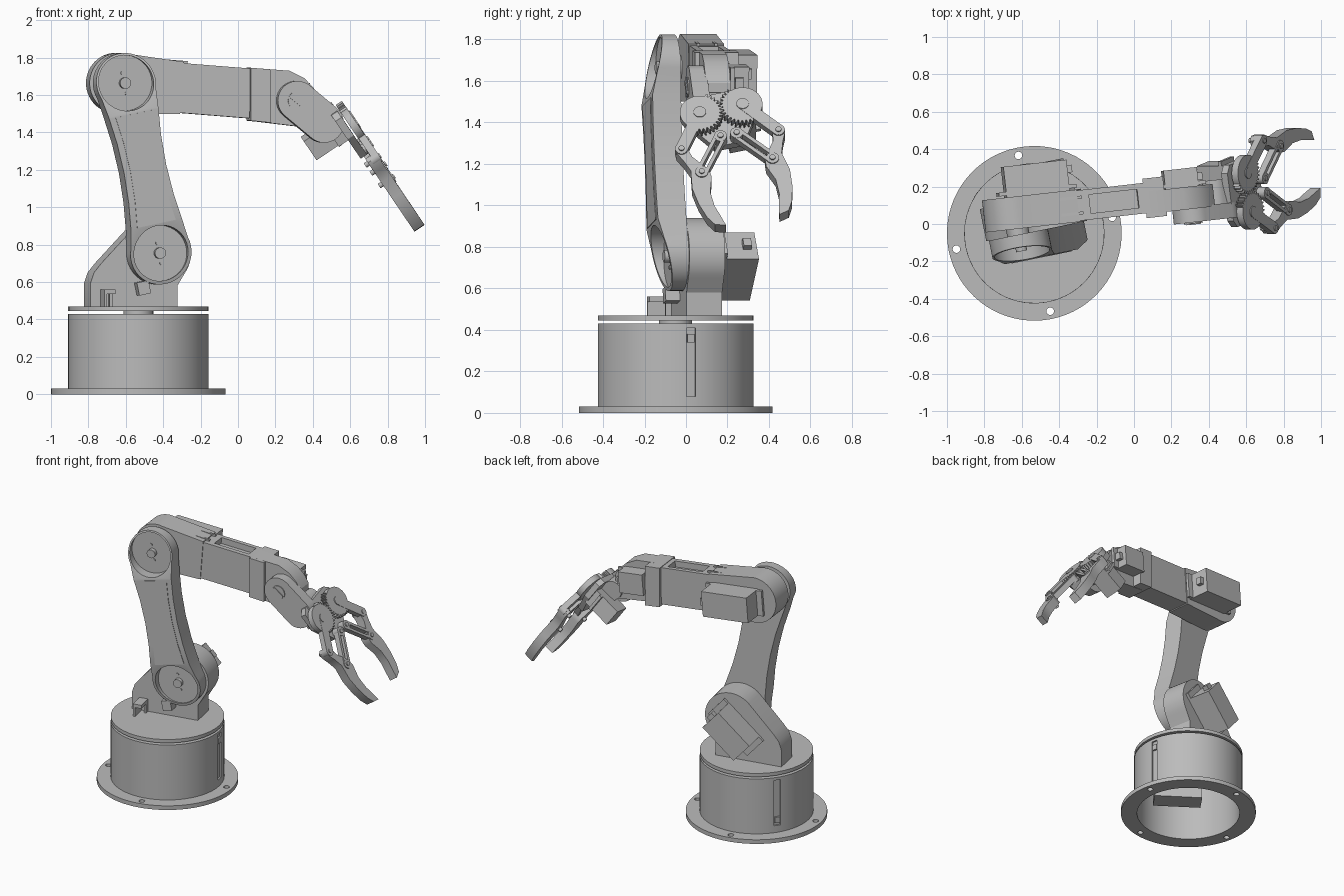
import bpy, bmesh
from math import sin, cos, pi, radians, hypot, atan2
from mathutils import Matrix, Vector

cube = bpy.data.objects.get("Cube")
if cube:
    bpy.data.objects.remove(cube)

grey = bpy.data.materials.new("plain grey")
grey.use_nodes = True
GREY = (0.5, 0.5, 0.5, 1)
grey.diffuse_color = GREY
grey.node_tree.nodes["Principled BSDF"].inputs["Base Color"].default_value = GREY

# Frames: ARM is the turned base; SIDE draws in its length/height plane, depth = -v
T, R = Matrix.Translation, Matrix.Rotation
UPRIGHT = R(pi / 2, 4, 'X')
ARM = T((-0.533, -0.05, 0)) @ R(radians(11.5), 4, 'Z')
SIDE = ARM @ UPRIGHT
SHOULDER, ELBOW, WRIST = (0.105, 0.755), (-0.085, 1.664), (0.855, 1.57)
LENGTH = hypot(ELBOW[0] - SHOULDER[0], ELBOW[1] - SHOULDER[1])
LEAN = atan2(ELBOW[0] - SHOULDER[0], ELBOW[1] - SHOULDER[1])
UPPER = ARM @ T((SHOULDER[0], 0, SHOULDER[1])) @ R(LEAN, 4, 'Y') @ UPRIGHT
YAW = R(radians(-5), 4, 'Z')
FORE = ARM @ T((ELBOW[0], 0.13, ELBOW[1])) @ YAW @ R(radians(4.5), 4, 'Y') @ UPRIGHT
HEAD = ARM @ T((WRIST[0], 0, WRIST[1])) @ YAW @ UPRIGHT @ T((-WRIST[0], -WRIST[1], 0))
f = Vector((0.58, 0.115, -0.806)).normalized()
n = f.cross(Vector((0.044, 0.972, 0.226))).normalized()
HAND = ARM @ T((1.16, -0.012, 1.458)) @ Matrix((f, n.cross(f), n)).transposed().to_4x4()


def finish(name, bm, frame):
    bmesh.ops.recalc_face_normals(bm, faces=bm.faces)
    bm.transform(frame)
    mesh = bpy.data.meshes.new(name)
    bm.to_mesh(mesh)
    bm.free()
    mesh.materials.append(grey)
    obj = bpy.data.objects.new(name, mesh)
    bpy.context.collection.objects.link(obj)
    return obj


def prism(name, frame, outline, lo, hi, slants=()):
    """Extrude an outline from lo to hi, then trim by (point, normal) planes."""
    bm = bmesh.new()
    face = bm.faces.new([bm.verts.new((x, y, lo)) for x, y in outline])
    top = bmesh.ops.extrude_face_region(bm, geom=[face])["geom"]
    bmesh.ops.translate(bm, vec=(0, 0, hi - lo),
                        verts=[v for v in top if isinstance(v, bmesh.types.BMVert)])
    for point, normal in slants:
        geom = bm.verts[:] + bm.edges[:] + bm.faces[:]
        cut = bmesh.ops.bisect_plane(bm, geom=geom, plane_co=point, plane_no=normal,
                                     clear_outer=True)["geom_cut"]
        bmesh.ops.edgeloop_fill(bm, edges=[e for e in cut if isinstance(e, bmesh.types.BMEdge)])
    return finish(name, bm, frame)


def arc(cx, cy, r, start, end, steps=24):
    angles = [radians(start + (end - start) * i / steps) for i in range(steps + 1)]
    return [(cx + r * cos(a), cy + r * sin(a)) for a in angles]


def disc(name, frame, cx, cy, r, lo, hi):
    return prism(name, frame, arc(cx, cy, r, 0, 360, 40)[:-1], lo, hi)


def box(name, frame, x0, x1, y0, y1, lo, hi):
    return prism(name, frame, [(x0, y0), (x1, y0), (x1, y1), (x0, y1)], lo, hi)


def link(name, frame, p, q, r, lo, hi):
    d = atan2(q[1] - p[1], q[0] - p[0]) * 180 / pi
    return prism(name, frame, arc(*p, r, d + 90, d + 270) + arc(*q, r, d - 90, d + 90), lo, hi)


def cut(obj, cutter):
    cutter.hide_render = True
    mod = obj.modifiers.new("cut", 'BOOLEAN')
    mod.operation, mod.object, mod.solver = 'DIFFERENCE', cutter, 'EXACT'
    deps = bpy.context.evaluated_depsgraph_get()
    mesh = bpy.data.meshes.new_from_object(obj.evaluated_get(deps))
    obj.modifiers.clear()
    obj.data = mesh
    bpy.data.objects.remove(cutter)


def servo(name, frame, length, height, lo, hi):
    """Motor case with mounting ears and a cable stub; depth runs along -z."""
    box(name + "_case", frame, -length / 2, length / 2, -height / 2, height / 2, lo, hi)
    ear = length / 2 + 0.04
    box(name + "_ears", frame, -ear, ear, -height / 2, height / 2, hi - 0.035, hi - 0.015)
    box(name + "_stub", frame, length / 2, length / 2 + 0.03, -0.025, 0.025, lo + 0.03, lo + 0.07)


# Base: hollow drum with a drilled flange and two wall slots
bm = bmesh.new()
profile = [(0, 0.40), (0.355, 0.40), (0.355, 0), (0.467, 0), (0.467, 0.03),
           (0.375, 0.03), (0.375, 0.43), (0, 0.43)]
verts = [bm.verts.new((r, 0, z)) for r, z in profile]
edges = [bm.edges.new(pair) for pair in zip(verts, verts[1:])]
bmesh.ops.spin(bm, geom=verts + edges, cent=(0, 0, 0), axis=(0, 0, 1), angle=2 * pi, steps=72)
bmesh.ops.remove_doubles(bm, verts=bm.verts, dist=0.0005)
base = finish("base_drum", bm, ARM)
for i in range(4):
    hole = arc(0, 0, 0.425, 0, 270, 3)[i]
    cut(base, disc("hole_cutter", ARM, *hole, 0.02, -0.1, 0.1))
for turn, height in ((0, 0.34), (135, 0.10)):
    wall = ARM @ R(radians(turn), 4, 'Z')
    cut(base, box("slot_cutter", wall, 0.363, 0.42, -0.022, 0.022, 0.08, 0.41))
    box("base_slot_socket", wall, 0.36, 0.376, -0.017, 0.017, height, height + 0.04)
box("base_motor", ARM @ R(radians(-46), 4, 'Z'), -0.09, 0.24, -0.07, 0.07, 0.09, 0.22)
disc("turntable_hub", ARM, 0, 0, 0.08, 0.21, 0.45)
disc("turntable", ARM, 0, 0, 0.375, 0.445, 0.47)

# Shoulder bracket and its motor
sx, sz = SHOULDER
bracket = [(-0.26, 0.46), (0.215, 0.46), (0.215, 0.58)] + arc(sx, sz, 0.185, -35, 135)
bracket += [(-0.20, 0.70), (-0.24, 0.65), (-0.26, 0.59)]
prism("shoulder_bracket", SIDE, bracket, -0.185, -0.01)
servo("shoulder_motor", SIDE @ T((0.063, 0.705, 0)) @ R(radians(42), 4, 'Z'),
      0.30, 0.17, -0.363, -0.17)
box("cable_clip_post", SIDE, -0.205, -0.19, 0.47, 0.56, -0.03, 0.10)
box("cable_clip_top", SIDE, -0.205, -0.145, 0.535, 0.56, -0.03, 0.10)
box("cable_clip_end", SIDE, -0.16, -0.145, 0.47, 0.56, -0.03, 0.02)
box("cable_plug", UPPER, -0.155, -0.09, -0.20, -0.13, -0.01, 0.06)

# Upper arm: waisted link whose end faces slope back around recessed horns
waist = [(0.142, 0.16), (0.125, 0.30), (0.117, 0.46), (0.122, 0.62), (0.137, 0.76)]
outline = arc(0, 0, 0.168, -200, 20) + waist + arc(0, LENGTH, 0.161, -20, 200)
outline += [(-x, y) for x, y in reversed(waist)]
ends = [((0, LENGTH - 0.16, 0.13), (0, 0.075, 0.325)), ((0, 0.16, 0.13), (0, -0.075, 0.325))]
upper = prism("upper_arm", UPPER, outline, -0.01, 0.13, ends)
panel = [(x - 0.035, y) for x, y in waist]
prism("upper_arm_panel", UPPER, panel + [(-x, y) for x, y in reversed(panel)], 0.125, 0.134)
for label, y in (("shoulder", 0), ("elbow", LENGTH)):
    cut(upper, disc("recess_cutter", UPPER, 0, y, 0.149, 0.05, 0.3))
    disc(label + "_horn", UPPER, 0, y, 0.03, 0.04, 0.08)
    for dy in (-0.055, 0.055):
        disc(label + "_screw", UPPER, 0, y + dy, 0.01, 0.04, 0.056)

# Forearm: round elbow end, channelled middle, motor behind the elbow
prism("forearm_elbow", FORE, arc(0, 0, 0.162, 80, 280, 40) + [(0.335, -0.14), (0.335, 0.14)],
      -0.085, 0.088)
disc("elbow_axle", SIDE, *ELBOW, 0.06, -0.07, 0)
middle = box("forearm_middle", FORE, 0.33, 0.71, -0.133, 0.133, -0.08, 0.083)
cut(middle, box("channel_cutter", FORE, 0.40, 0.66, 0.09, 0.2, -0.05, 0.05))
for z in (-0.05, 0.035):
    box("forearm_rail", FORE, 0.12, 0.36, 0.13, 0.146, z, z + 0.015)
servo("elbow_motor", FORE @ T((0.135, -0.005, 0)), 0.34, 0.18, -0.25, -0.08)

# Wrist block with motor
wrist = [(0.61, 1.463), (0.61, 1.746), (0.82, 1.73), (0.90, 1.69), (0.95, 1.64),
         (0.98, 1.59), (0.97, 1.42)]
prism("wrist_block", HEAD, wrist, -0.08, 0.04)
prism("wrist_collar", HEAD, [(0.61, 1.463), (0.61, 1.746), (0.72, 1.737), (0.72, 1.452)],
      -0.15, 0.062)
servo("wrist_motor", HEAD @ T((0.81, 1.60, 0)) @ R(radians(-5), 4, 'Z'), 0.18, 0.15, -0.18, -0.07)
link("wrist_link", HEAD, WRIST, (1.0, 1.45), 0.105, 0.03, 0.112)
disc("wrist_horn", HEAD, *WRIST, 0.05, 0.11, 0.118)
link("wrist_horn_bar", HEAD, (0.83, 1.59), (0.88, 1.55), 0.014, 0.115, 0.124)
link("wrist_yoke", HEAD, (0.99, 1.48), (1.03, 1.45), 0.065, -0.10, 0.10)

# Gripper base
plate = [(-0.12, -0.13), (-0.09, -0.17), (0.03, -0.17), (0.18, -0.075)]
prism("gripper_plate", HAND, plate + [(x, -y) for x, y in reversed(plate)], -0.07, -0.03)
box("gripper_mount", HAND, -0.12, 0.05, -0.11, 0.05, -0.13, -0.06)
box("gripper_motor", HAND, -0.05, 0.075, 0.025, 0.155, -0.27, -0.06)
box("gripper_motor_ears", HAND, -0.05, 0.075, -0.01, 0.18, -0.13, -0.11)

# Gripper halves: toothed gear, crank, slotted link and curved finger
FINGER = [(0.165, 0.215), (0.155, 0.245), (0.175, 0.268), (0.205, 0.268), (0.25, 0.247),
          (0.317, 0.225), (0.42, 0.242), (0.515, 0.232), (0.60, 0.21), (0.65, 0.182),
          (0.664, 0.132), (0.60, 0.146), (0.545, 0.16), (0.46, 0.162), (0.376, 0.135),
          (0.33, 0.139), (0.24, 0.20)]
TEETH = 32
for label, side in (("right", -1), ("left", 1)):
    gear = []
    for i in range(TEETH * 4):
        a = 2 * pi * (i + (0.5 if side > 0 else 2.5)) / (TEETH * 4)
        toothed = cos(a - radians(30)) > -0.1
        r = (0.112 if i % 4 < 2 else 0.096) if toothed else 0.096
        gear.append((r * sin(a), side * (0.106 - r * cos(a))))
    prism(label + "_gear", HAND, gear, -0.02, 0.02)
    hub, elbow = (0, side * 0.106), (0.186, side * 0.24)
    inner, knuckle = (0.156, side * 0.04), (0.338, side * 0.175)
    link(label + "_crank", HAND, hub, elbow, 0.03, -0.018, 0.022)
    disc(label + "_gear_horn", HAND, *hub, 0.03, 0, 0.026)
    run = Vector((knuckle[0] - inner[0], knuckle[1] - inner[1])).normalized()
    for offset in (-0.02, 0.02):
        shift = Vector((-run.y, run.x)) * offset
        link(label + "_link_rail", HAND, Vector(inner) + shift, Vector(knuckle) + shift,
             0.009, -0.02, 0.02)
    for spot in (inner, knuckle, elbow):
        disc(label + "_link_eye", HAND, *spot, 0.031, -0.03, 0.021)
        disc(label + "_pin", HAND, *spot, 0.014, -0.07, 0.028)
    prism(label + "_finger", HAND, [(x, side * y) for x, y in FINGER], -0.05, 0.015)

# Smooth curved faces, keep edges crisp
for obj in bpy.context.collection.objects:
    if obj.type == 'MESH' and obj.data.materials and obj.data.materials[0] == grey:
        obj.select_set(True)
        bpy.context.view_layer.objects.active = obj
bpy.ops.object.shade_smooth_by_angle(angle=radians(30))
